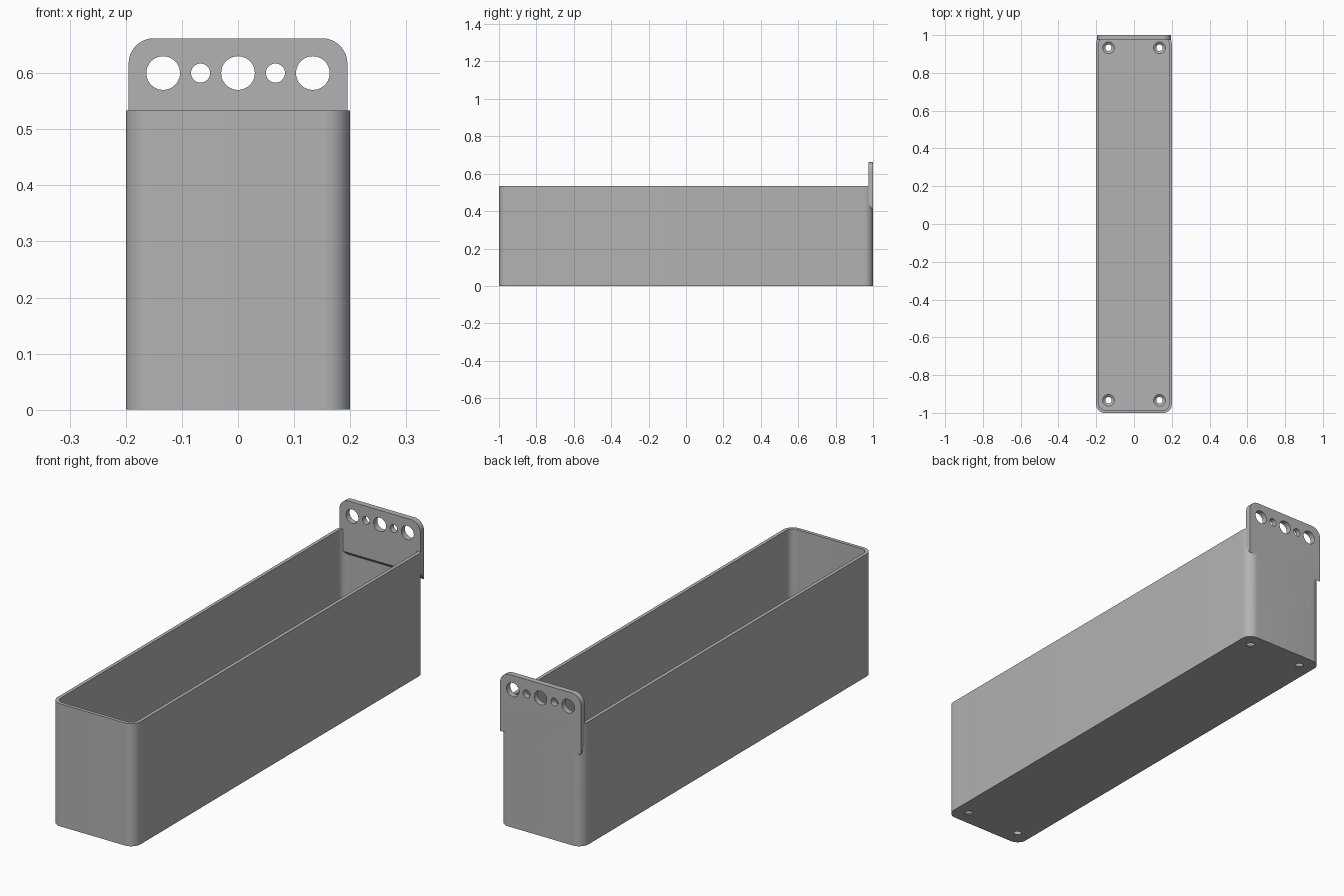
import bpy, bmesh
from math import pi, cos, sin
from mathutils import Matrix, Vector

default = bpy.data.objects.get("Cube")
if default:
    bpy.data.objects.remove(default, do_unlink=True)

grey = bpy.data.materials.new("plain grey")
grey.use_nodes = True
grey.diffuse_color = (0.45, 0.45, 0.45, 1)
grey.node_tree.nodes["Principled BSDF"].inputs["Base Color"].default_value = (0.45, 0.45, 0.45, 1)

HALF_W, HALF_L, HEIGHT = 0.2, 1.0, 0.533
WALL, FLOOR, RADIUS = 0.015, 0.016, 0.045


def make_object(name, bm):
    bmesh.ops.recalc_face_normals(bm, faces=bm.faces)
    mesh = bpy.data.meshes.new(name)
    bm.to_mesh(mesh)
    bm.free()
    mesh.materials.append(grey)
    obj = bpy.data.objects.new(name, mesh)
    bpy.context.collection.objects.link(obj)
    return obj


def prism(name, points, direction):
    """Extrude a closed outline of 3D points along a direction."""
    bm = bmesh.new()
    face = bm.faces.new([bm.verts.new(p) for p in points])
    ext = bmesh.ops.extrude_face_region(bm, geom=[face])
    verts = [g for g in ext["geom"] if isinstance(g, bmesh.types.BMVert)]
    bmesh.ops.translate(bm, verts=verts, vec=Vector(direction))
    return make_object(name, bm)


def rounded_rect(w, l, r, steps=10):
    pts = []
    for i, (sx, sy) in enumerate([(1, 1), (-1, 1), (-1, -1), (1, -1)]):
        for k in range(steps + 1):
            a = (i + k / steps) * pi / 2
            pts.append((sx * (w - r) + r * cos(a), sy * (l - r) + r * sin(a)))
    return pts


def cone(name, center, r1, r2, depth, axis="Z"):
    bm = bmesh.new()
    turn = Matrix.Rotation(pi / 2, 4, "X") if axis == "Y" else Matrix()
    bmesh.ops.create_cone(bm, cap_ends=True, segments=40, radius1=r1, radius2=r2,
                          depth=depth, matrix=Matrix.Translation(center) @ turn)
    return make_object(name, bm)


def combine(target, tool, operation):
    mod = target.modifiers.new(operation.lower(), "BOOLEAN")
    mod.operation, mod.solver, mod.object = operation, "EXACT", tool
    bpy.context.view_layer.objects.active = target
    bpy.ops.object.modifier_apply(modifier=mod.name)
    bpy.data.objects.remove(tool, do_unlink=True)


# Open trough with rounded upright corners
trough = prism("trough", [(x, y, 0) for x, y in rounded_rect(HALF_W, HALF_L, RADIUS)],
               (0, 0, HEIGHT))
cavity = prism("cavity_cutter",
               [(x, y, FLOOR) for x, y in
                rounded_rect(HALF_W - WALL, HALF_L - WALL, RADIUS - WALL)], (0, 0, 1))
combine(trough, cavity, "DIFFERENCE")

# Hanging plate at the back, with a sloping underside and rounded top corners
plate = prism("hanging_plate", [(-0.195, 1, 0.405), (-0.195, 1, 0.9),
                                (-0.195, 0.975, 0.9), (-0.195, 0.975, 0.437)],
              (0.39, 0, 0))
outline = prism("plate_outline",
                [(x, 0.9, z + 0.33) for x, z in rounded_rect(0.195, 0.332, 0.045)],
                (0, 0.2, 0))
combine(plate, outline, "INTERSECT")
combine(trough, plate, "UNION")

# Row of hanging holes
for i in range(-2, 3):
    r = 0.017 if i % 2 else 0.03
    combine(trough, cone("hole_cutter", (i * 0.0667, 1, 0.6), r, r, 0.2, "Y"), "DIFFERENCE")

# Countersunk screw holes in the floor
for x in (-0.135, 0.135):
    for y in (-0.933, 0.933):
        combine(trough, cone("screw_cutter", (x, y, 0), 0.017, 0.017, 0.1), "DIFFERENCE")
        combine(trough, cone("sink_cutter", (x, y, FLOOR - 0.004), 0.016, 0.036, 0.016),
                "DIFFERENCE")

bpy.ops.object.select_all(action="DESELECT")
trough.select_set(True)
bpy.context.view_layer.objects.active = trough
bpy.ops.object.shade_smooth_by_angle(angle=pi / 6)
